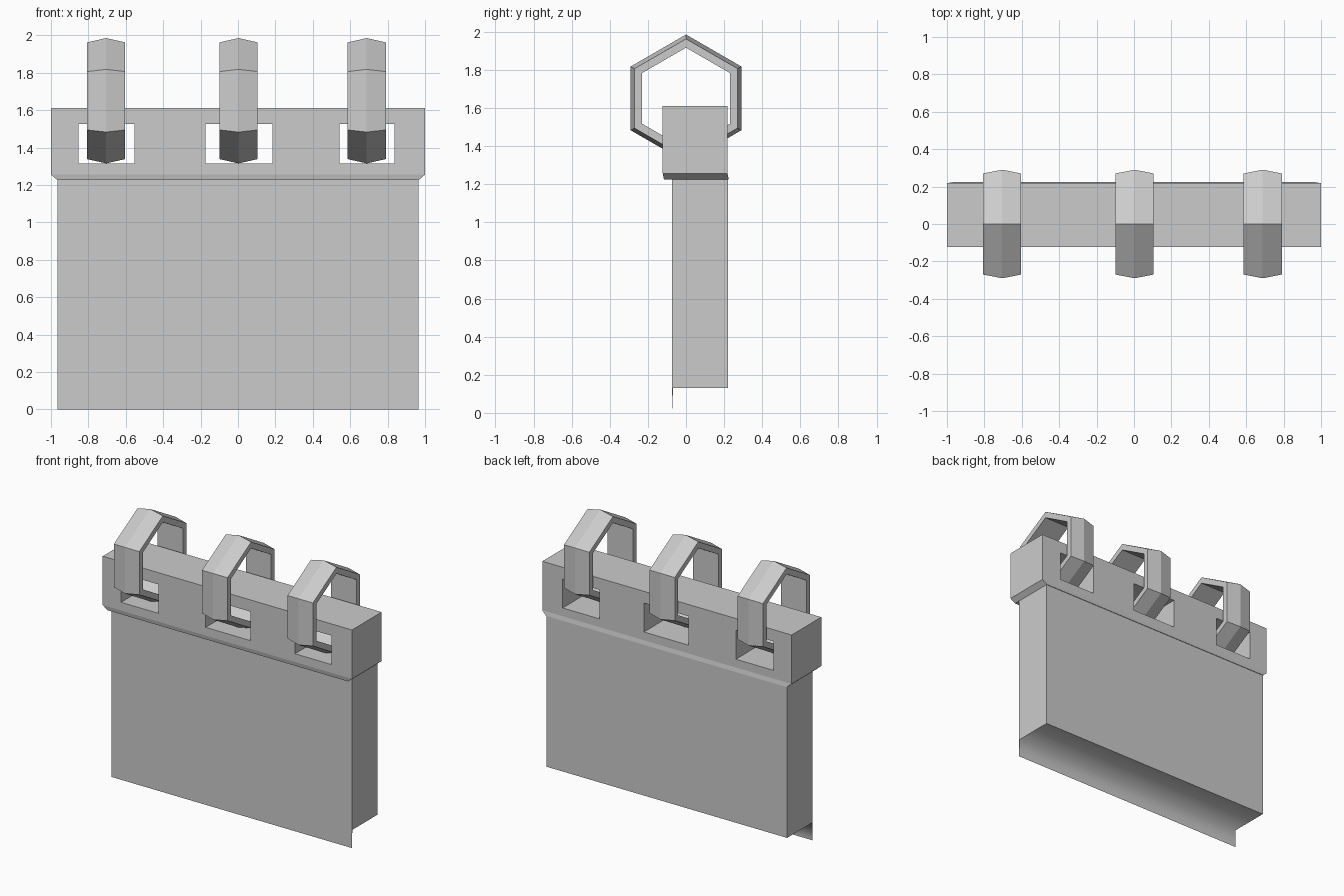
import bpy, bmesh
from math import sin, cos, pi

if "Cube" in bpy.data.objects:
    bpy.data.objects.remove(bpy.data.objects["Cube"])


def add_object(name, bm):
    bmesh.ops.recalc_face_normals(bm, faces=bm.faces)
    mesh = bpy.data.meshes.new(name)
    bm.to_mesh(mesh)
    bm.free()
    ob = bpy.data.objects.new(name, mesh)
    bpy.context.collection.objects.link(ob)
    return ob


def rect(x0, x1, z0, z1):
    return [(x0, z0), (x1, z0), (x1, z1), (x0, z1)]


# Body slab with a thin tapering flap below its front face
def make_body():
    profile = [(-0.073, 0), (-0.068, 0.13), (0.22, 0.13), (0.22, 1.23), (-0.073, 1.23)]
    bm = bmesh.new()
    a, b = [[bm.verts.new((x, y, z)) for y, z in profile] for x in (-0.965, 0.965)]
    n = len(profile)
    for i in range(n):
        j = (i + 1) % n
        bm.faces.new((a[i], a[j], b[j], b[i]))
    bm.faces.new(a)
    bm.faces.new(b)
    ob = add_object("body_panel", bm)
    # the flap's back and the underside blend smoothly
    for i in (0, 1):
        ob.data.polygons[i].use_smooth = True
    for e in ob.data.edges:
        ends = [ob.data.vertices[v].co for v in e.vertices]
        e.use_edge_sharp = not all(abs(c.z - 0.13) < 0.01 and c.y < 0 for c in ends)


# Header bar: chamfered outline with three window holes, extruded
def make_header():
    outline = [(-0.965, 1.225), (0.965, 1.225), (1, 1.255), (1, 1.61), (-1, 1.61), (-1, 1.255)]
    windows = [rect(x0, x1, 1.315, 1.525)
               for x0, x1 in ((-0.853, -0.553), (-0.174, 0.185), (0.543, 0.837))]
    cu = bpy.data.curves.new("header_outline", 'CURVE')
    cu.dimensions = '2D'
    cu.fill_mode = 'BOTH'
    cu.extrude = 0.17
    for pts in [outline] + windows:
        sp = cu.splines.new('POLY')
        sp.points.add(len(pts) - 1)
        for p, (x, z) in zip(sp.points, pts):
            p.co = (x, z, 0, 1)
        sp.use_cyclic_u = True
    tmp = bpy.data.objects.new("header_outline", cu)
    bpy.context.collection.objects.link(tmp)
    mesh = bpy.data.meshes.new_from_object(
        tmp.evaluated_get(bpy.context.evaluated_depsgraph_get()))
    bm = bmesh.new()
    bm.from_mesh(mesh)
    bpy.data.objects.remove(tmp)
    bmesh.ops.remove_doubles(bm, verts=bm.verts, dist=0.0005)
    for v in bm.verts:
        x, z, depth = v.co
        y = 0.048 - depth
        if z < 1.24:
            y += 0.006
        v.co = (x, y, z)
    for f in bm.faces:
        f.smooth = False
    add_object("header_bar", bm)


# Hexagonal binder ring with a ridge around its outside
def make_ring(name, cx):
    section = [(-0.102, 0.312), (0, 0.335), (0.102, 0.312), (0.102, 0.266), (-0.102, 0.266)]
    bm = bmesh.new()
    loops = []
    for k in range(6):
        t = k * pi / 3
        loops.append([bm.verts.new((cx + x, r * sin(t), 1.65 + r * cos(t)))
                      for x, r in section])
    n = len(section)
    for k in range(6):
        a, b = loops[k], loops[(k + 1) % 6]
        for i in range(n):
            j = (i + 1) % n
            bm.faces.new((a[i], a[j], b[j], b[i]))
    add_object(name, bm)


make_body()
make_header()
for side, cx in (("left", -0.705), ("middle", 0.003), ("right", 0.688)):
    make_ring(side + "_ring", cx)
